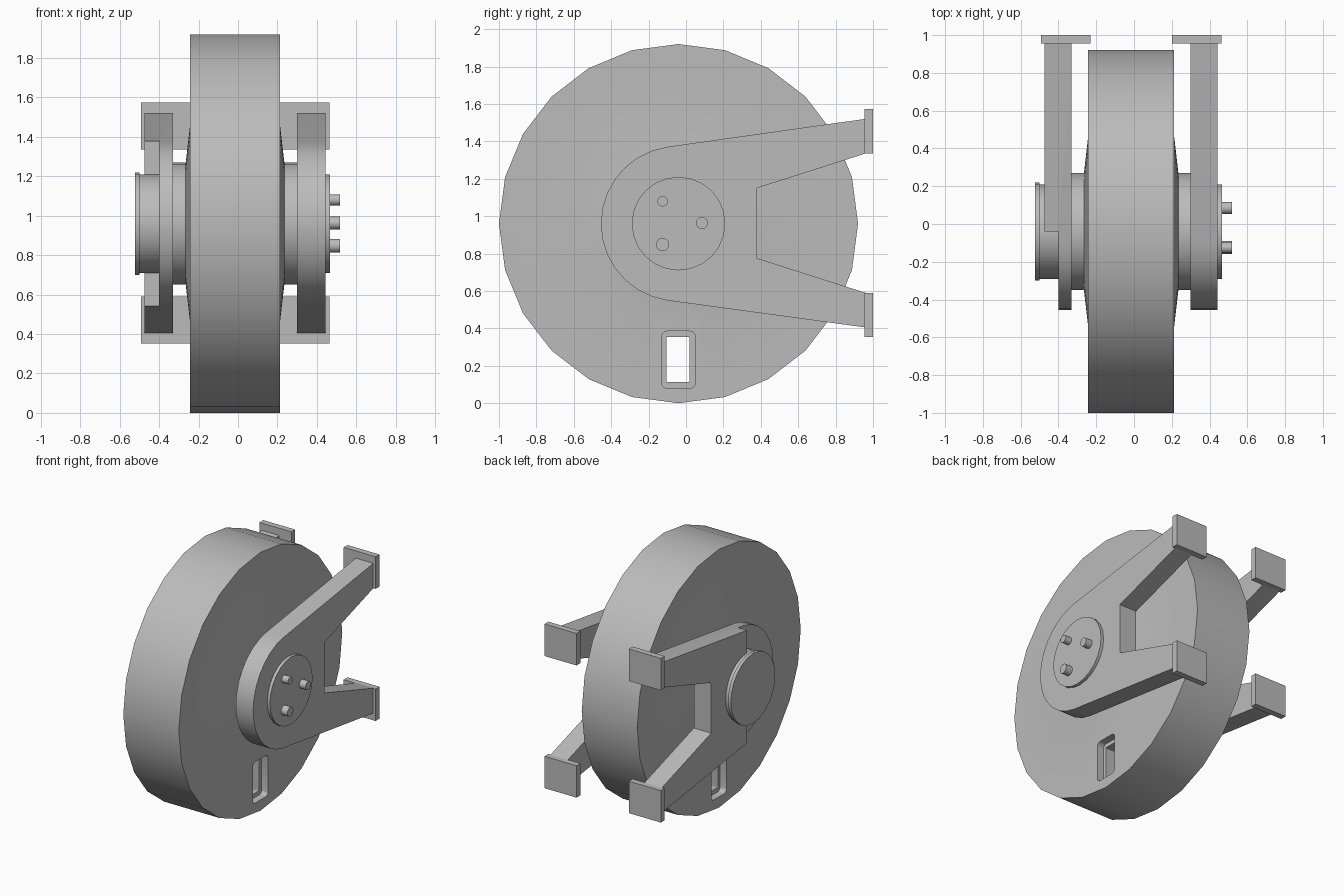
import bpy, bmesh, math
from mathutils import Vector

cube = bpy.data.objects.get("Cube")
if cube:
    bpy.data.objects.remove(cube)

CY, CZ = -0.04, 0.96      # wheel axis position in y and z
SIDES = 24

grey = bpy.data.materials.new("mid grey")
grey.use_nodes = True
colour = (0.5, 0.5, 0.5, 1)
grey.diffuse_color = colour
grey.node_tree.nodes["Principled BSDF"].inputs["Base Color"].default_value = colour


def finish(bm, name):
    bmesh.ops.recalc_face_normals(bm, faces=bm.faces)
    mesh = bpy.data.meshes.new(name)
    bm.to_mesh(mesh)
    bm.free()
    mesh.materials.append(grey)
    obj = bpy.data.objects.new(name, mesh)
    bpy.context.collection.objects.link(obj)
    return obj


def smooth(obj):
    bpy.ops.object.select_all(action='DESELECT')
    obj.select_set(True)
    bpy.context.view_layer.objects.active = obj
    bpy.ops.object.shade_smooth_by_angle(angle=math.radians(30))


def turned(name, profile, y=CY, z=CZ):
    """Solid turned about an axis along x, from (x, radius) pairs."""
    bm = bmesh.new()
    rings = []
    for x, r in profile:
        angles = [2 * math.pi * i / SIDES for i in range(SIDES)]
        rings.append([bm.verts.new((x, y + r * math.cos(a), z + r * math.sin(a))) for a in angles])
    for a, b in zip(rings, rings[1:]):
        for i in range(SIDES):
            j = (i + 1) % SIDES
            bm.faces.new((a[i], a[j], b[j], b[i]))
    bm.faces.new(rings[0])
    bm.faces.new(rings[-1])
    obj = finish(bm, name)
    smooth(obj)
    return obj


def slab(name, outline, x0, x1):
    """Outline of (y, z) points extruded from x0 to x1."""
    bm = bmesh.new()
    face = bm.faces.new([bm.verts.new((x0, y, z)) for y, z in outline])
    ext = bmesh.ops.extrude_face_region(bm, geom=[face])
    verts = [v for v in ext["geom"] if isinstance(v, bmesh.types.BMVert)]
    bmesh.ops.translate(bm, verts=verts, vec=Vector((x1 - x0, 0, 0)))
    return finish(bm, name)


def rounded_rect(y0, y1, z0, z1, r, steps=4):
    corners = [(y1 - r, z1 - r), (y0 + r, z1 - r), (y0 + r, z0 + r), (y1 - r, z0 + r)]
    points = []
    for k, (y, z) in enumerate(corners):
        for i in range(steps + 1):
            a = math.pi / 2 * (k + i / steps)
            points.append((y + r * math.cos(a), z + r * math.sin(a)))
    return points


def cut(obj, cutter):
    mod = obj.modifiers.new("cut", 'BOOLEAN')
    mod.operation = 'DIFFERENCE'
    mod.solver = 'EXACT'
    mod.object = cutter
    bpy.context.view_layer.objects.active = obj
    bpy.ops.object.modifier_apply(modifier=mod.name)
    bpy.data.objects.remove(cutter)


# Wheel with shallow raised cones and hub on both sides
wheel = turned("wheel", [(-0.335, 0.31), (-0.265, 0.31), (-0.243, 0.5), (-0.243, 0.96),
                         (0.213, 0.96), (0.213, 0.5), (0.235, 0.31), (0.305, 0.31)])

# Slot through the wheel, with a rounded recess on each face
recess = rounded_rect(-0.13, 0.05, 0.08, 0.385, 0.03)
cut(wheel, slab("recess_cutter", recess, -0.4, -0.19))
cut(wheel, slab("recess_cutter", recess, 0.16, 0.4))
cut(wheel, slab("slot_cutter", rounded_rect(-0.105, 0.018, 0.112, 0.355, 0.006), -0.4, 0.4))
smooth(wheel)

# Forked brackets: rounded nose and two diverging arms
nose = []
for i in range(15):
    a = math.radians(98 + 164 * i / 14)
    nose.append((CY + 0.415 * math.cos(a), CZ + 0.415 * math.sin(a)))
fork = [(0.96, 0.405), (0.96, 0.59), (0.38, 0.775), (0.38, 1.15), (0.96, 1.335), (0.96, 1.52)]
smooth(slab("left_bracket", nose + fork, 0.30, 0.443))

# The right bracket is thinner ahead of the axle
right = slab("right_bracket", nose + fork, -0.473, -0.33)
front_half = [(-0.6, 0.3), (CY, 0.3), (CY, 1.7), (-0.6, 1.7)]
cut(right, slab("step_cutter", front_half, -0.6, -0.40))
smooth(right)

# Mounting pads at the arm ends
for side, x0, x1 in (("left", 0.20, 0.463), ("right", -0.493, -0.23)):
    for level, z0, z1 in (("upper", 1.335, 1.573), ("lower", 0.353, 0.59)):
        slab(f"{side}_{level}_pad", [(0.955, z0), (1, z0), (1, z1), (0.955, z1)], x0, x1)

# Axle caps
turned("left_cap", [(0.42, 0.25), (0.466, 0.25)])
turned("right_cap", [(-0.523, 0.26), (-0.50, 0.26), (-0.50, 0.25), (-0.38, 0.25)])

# Pins on the left cap
for i, (y, z, r) in enumerate([(-0.125, 1.08, 0.028), (0.085, 0.963, 0.032), (-0.125, 0.848, 0.035)]):
    turned(f"pin_{i + 1}", [(0.45, r), (0.518, r)], y, z)
